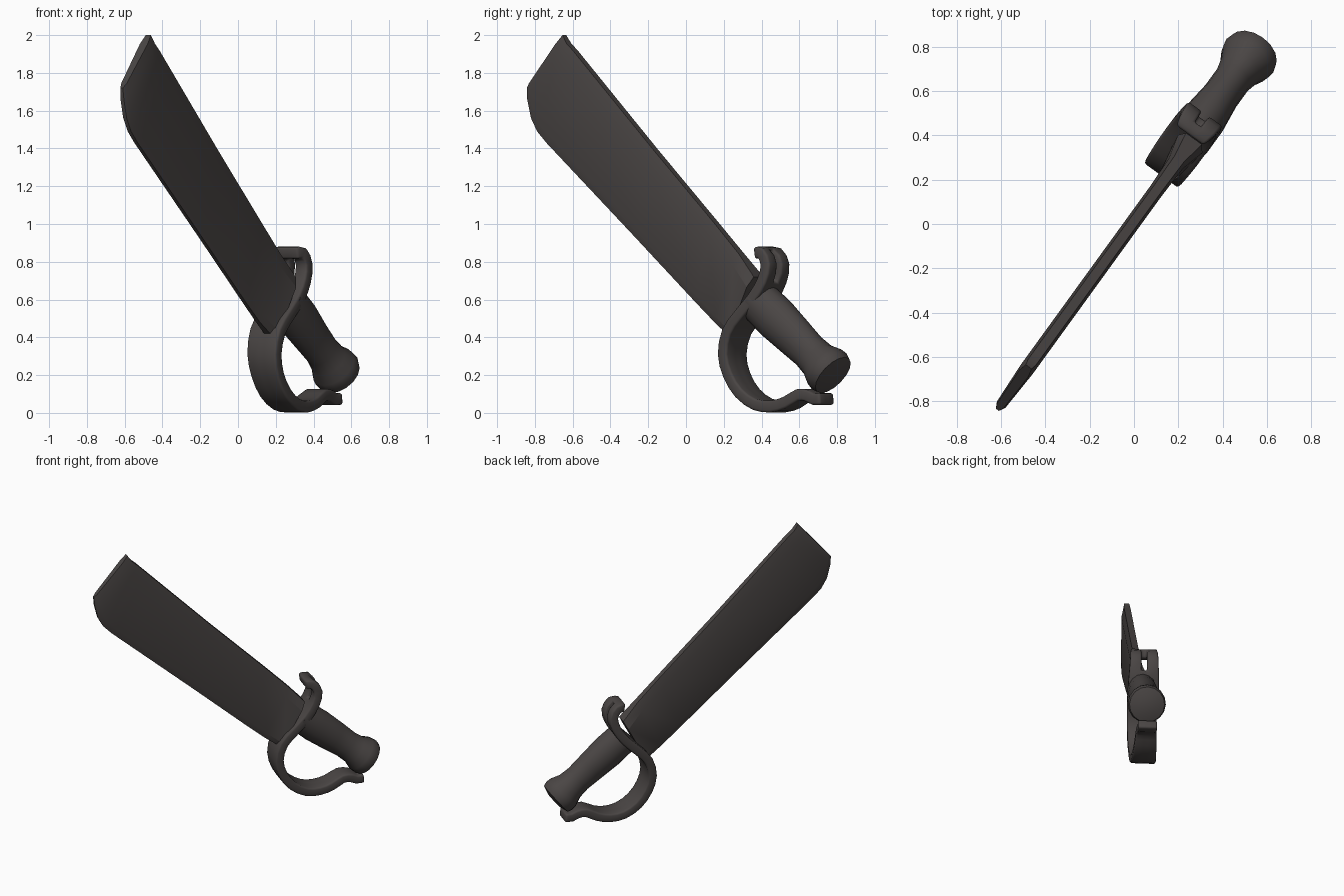
import bpy, bmesh, math
from mathutils import Vector

if "Cube" in bpy.data.objects:
    bpy.data.objects.remove(bpy.data.objects["Cube"])

metal = bpy.data.materials.new("dark_brown_grey")
metal.diffuse_color = (0.068, 0.060, 0.058, 1)
metal.use_nodes = True
metal.node_tree.nodes["Principled BSDF"].inputs["Base Color"].default_value = metal.diffuse_color


def place(h, n, z):
    """Sword plane coordinates (along, sideways, up) to world."""
    return Vector((0.587 * h + 0.81 * n, 0.81 * h - 0.587 * n, z))


def finish(bm, name, angle=35):
    bmesh.ops.recalc_face_normals(bm, faces=bm.faces)
    me = bpy.data.meshes.new(name)
    bm.to_mesh(me)
    bm.free()
    me.materials.append(metal)
    ob = bpy.data.objects.new(name, me)
    bpy.context.collection.objects.link(ob)
    bpy.ops.object.select_all(action='DESELECT')
    ob.select_set(True)
    bpy.context.view_layer.objects.active = ob
    bpy.ops.object.shade_smooth_by_angle(angle=math.radians(angle))
    return ob


def skin(bm, rings):
    """Join closed rings and cap both ends."""
    loops = [[bm.verts.new(p) for p in r] for r in rings]
    k = len(loops[0])
    for a, b in zip(loops, loops[1:]):
        for i in range(k):
            j = (i + 1) % k
            bm.faces.new((a[i], a[j], b[j], b[i]))
    bm.faces.new(loops[0])
    bm.faces.new(loops[-1])


# Blade: spine point, cutting edge point, thickness scale
stations = [
    (-0.80, 2.00, -1.04, 1.72, 0.75),
    (-0.77, 1.955, -1.035, 1.66, 1.0),
    (-0.73, 1.92, -1.01, 1.56, 1.0),
    (-0.67, 1.86, -0.97, 1.49, 1.0),
    (-0.60, 1.79, -0.91, 1.43, 1.0),
    (-0.20, 1.39, -0.33, 0.93, 1.0),
    (0.20, 1.00, 0.06, 0.59, 1.0),
    (0.36, 0.84, 0.19, 0.48, 1.15),
    (0.47, 0.72, 0.30, 0.40, 2.0),
]
section = [(0, 0.022), (0.17, 0.034), (0.91, 0.024), (1, 0.011)]
rings = []
for sh, sz, eh, ez, k in stations:
    def pt(t, half):
        return place(sh + (eh - sh) * t, -0.007 + half * k, sz + (ez - sz) * t)
    rings.append([pt(t, w) for t, w in section] +
                 [pt(t, -w) for t, w in reversed(section)])
bm = bmesh.new()
skin(bm, rings)
finish(bm, "blade", 20)

# Grip with flared pommel, oval along the blade plane
a, b = Vector((0.45, 0.60)), Vector((0.945, 0.20))
axis = (b - a).normalized()
side = Vector((-axis.y, axis.x))
grip = [(0, 0.115, 0.10), (0.25, 0.12, 0.10), (0.5, 0.11, 0.085),
        (0.68, 0.10, 0.085), (0.80, 0.105, 0.10), (0.89, 0.128, 0.124),
        (0.95, 0.132, 0.13), (1.0, 0.122, 0.12), (1.03, 0.06, 0.06)]
rings = []
for t, r, w in grip:
    c = a.lerp(b, t)
    ring = []
    for i in range(16):
        q = math.tau * i / 16
        p = c + side * r * math.cos(q)
        ring.append(place(p.x, -0.022 + w * math.sin(q), p.y))
    rings.append(ring)
bm = bmesh.new()
skin(bm, rings)
finish(bm, "grip_and_pommel", 40)

# Guard: S-shaped ribbon (along, up, half width)
path = [Vector(p) for p in [
    (0.475, 0.845, 0.075), (0.525, 0.845, 0.09), (0.56, 0.785, 0.095),
    (0.54, 0.70, 0.10), (0.48, 0.61, 0.105), (0.39, 0.52, 0.105),
    (0.31, 0.43, 0.10), (0.28, 0.31, 0.095), (0.31, 0.20, 0.09),
    (0.38, 0.105, 0.088), (0.48, 0.045, 0.085), (0.58, 0.034, 0.08),
    (0.67, 0.055, 0.075), (0.75, 0.095, 0.07), (0.81, 0.09, 0.066),
    (0.85, 0.073, 0.065), (0.90, 0.075, 0.065)]]
fine = []
for i in range(len(path) - 1):
    p0, p1 = path[max(i - 1, 0)], path[i]
    p2, p3 = path[i + 1], path[min(i + 2, len(path) - 1)]
    fine += [p1, (p1 + p2) * 0.5625 - (p0 + p3) * 0.0625]
fine.append(path[-1])
bm = bmesh.new()
rows = [[bm.verts.new(place(p.x, -0.03 + p.z * s, p.y)) for s in (-1, -0.2, 0.2, 1)]
        for p in fine]
for i, (r0, r1) in enumerate(zip(rows, rows[1:])):
    for j in range(3):
        if j == 1 and 2 <= i <= 5:      # slot near the top
            continue
        bm.faces.new((r0[j], r0[j + 1], r1[j + 1], r1[j]))
guard = finish(bm, "guard", 40)
mod = guard.modifiers.new("thickness", 'SOLIDIFY')
mod.thickness = 0.062
mod.offset = 0
bev = guard.modifiers.new("soft_edges", 'BEVEL')
bev.width = 0.012
bev.segments = 2
bev.limit_method = 'ANGLE'
bev.angle_limit = math.radians(50)
